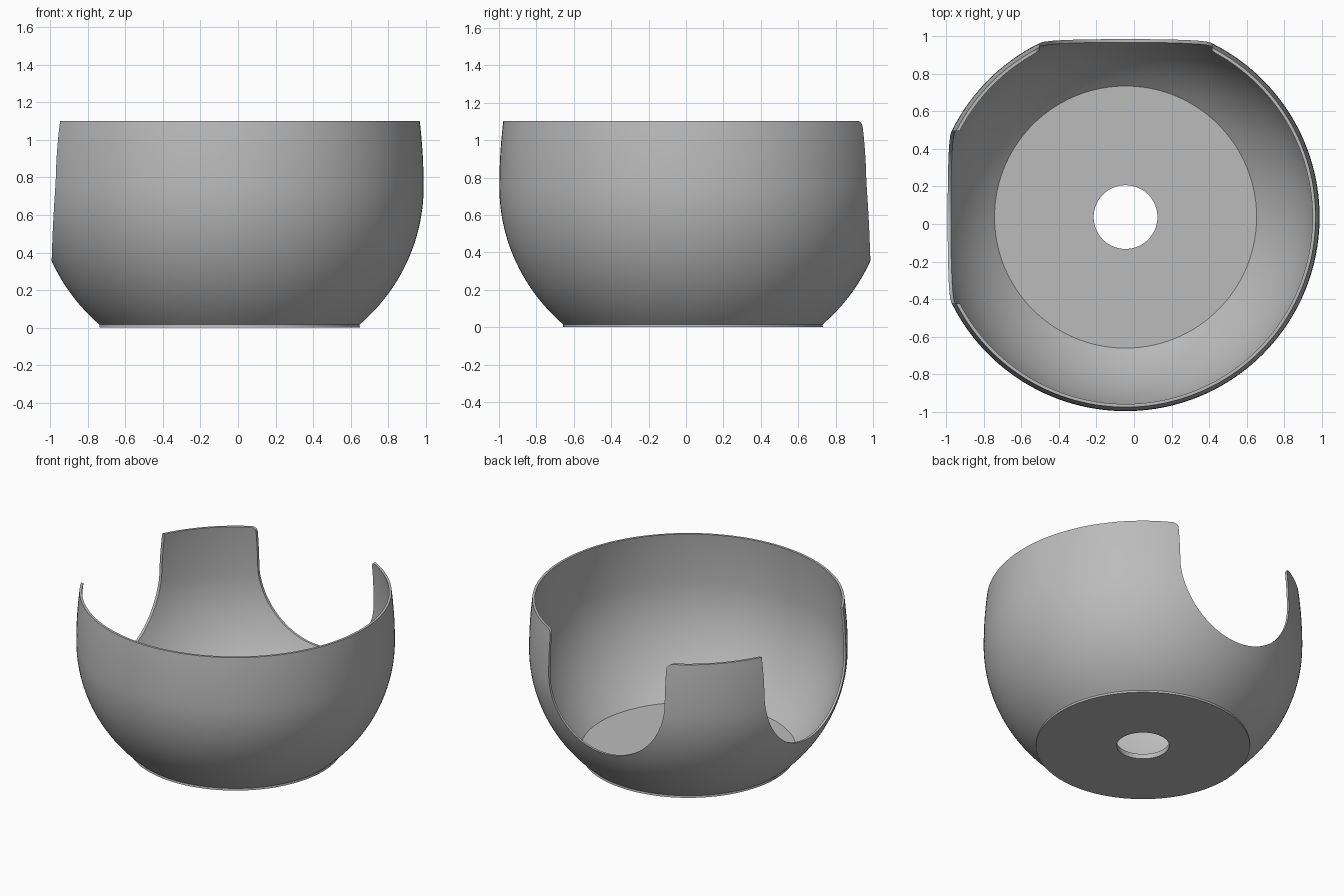
import bpy, bmesh, math
from mathutils import Matrix, Vector

if "Cube" in bpy.data.objects:
    bpy.data.objects.remove(bpy.data.objects["Cube"], do_unlink=True)

CENTRE = Vector((-0.045, 0.037, 0))
RIM, WALL, FLOOR = 1.102, 0.017, 0.035
BASE_R, HOLE_R, MAX_R, BELLY = 0.695, 0.17, 1.035, 0.75

grey = bpy.data.materials.new("plain grey")
grey.use_nodes = True
colour = (0.5, 0.5, 0.5, 1)
grey.diffuse_color = colour
grey.node_tree.nodes["Principled BSDF"].inputs["Base Color"].default_value = colour


def make_object(name, bm):
    bmesh.ops.recalc_face_normals(bm, faces=bm.faces)
    mesh = bpy.data.meshes.new(name)
    bm.to_mesh(mesh)
    bm.free()
    obj = bpy.data.objects.new(name, mesh)
    bpy.context.collection.objects.link(obj)
    mesh.materials.append(grey)
    return obj


def wall_radius(z):
    # Round belly below, gently drawn-in wall above
    if z < BELLY:
        return MAX_R * math.sqrt(1 - ((BELLY - z) / 0.99) ** 2)
    return MAX_R - 0.021 * ((z - BELLY) / (RIM - BELLY)) ** 2


def lathe(name, profile, steps=160):
    bm = bmesh.new()
    verts = [bm.verts.new((r, 0, z)) for r, z in profile]
    edges = [bm.edges.new((v, verts[i - 1])) for i, v in enumerate(verts)]
    bmesh.ops.spin(bm, geom=verts + edges, cent=(0, 0, 0), axis=(0, 0, 1),
                   angle=math.tau, steps=steps, use_merge=False)
    bmesh.ops.remove_doubles(bm, verts=bm.verts, dist=1e-5)
    return make_object(name, bm)


def window_cutter(name, turn, fillet):
    # U-shaped outline, optionally flared where it meets the rim
    half, low, top = 0.46, 0.355, 1.3
    side = [(half * math.sin(a), low + half - half * math.cos(a))
            for a in (math.pi / 2 * i / 24 for i in range(25))]
    if fillet:
        side += [(half + fillet * (1 - math.cos(a)), RIM - fillet + fillet * math.sin(a))
                 for a in (math.pi / 2 * i / 8 for i in range(9))]
    side.append((side[-1][0], top))
    outline = side + [(-x, z) for x, z in reversed(side[1:])]
    bm = bmesh.new()
    face = bm.faces.new([bm.verts.new((x, 0.6, z)) for x, z in outline])
    out = bmesh.ops.extrude_face_region(bm, geom=[face])["geom"]
    bmesh.ops.translate(bm, vec=(0, 0.7, 0),
                        verts=[v for v in out if isinstance(v, bmesh.types.BMVert)])
    bmesh.ops.rotate(bm, verts=bm.verts, cent=(0, 0, 0),
                     matrix=Matrix.Rotation(turn, 3, 'Z'))
    cutter = make_object(name, bm)
    cutter.hide_render = True
    return cutter


# Bowl shell with flat floor and drain hole
N = 40
outer_z = [0.015 + (RIM - 0.015) * i / N for i in range(N + 1)]
inner_z = [RIM - (RIM - FLOOR) * i / N for i in range(N + 1)]
profile = [(HOLE_R, 0), (BASE_R, 0)]
profile += [(wall_radius(z), z) for z in outer_z]
profile += [(wall_radius(z) - WALL, z) for z in inner_z]
profile += [(HOLE_R, FLOOR)]
bowl = lathe("bowl", profile)

# Two side openings leave a tab between them
bpy.context.view_layer.objects.active = bowl
bowl.select_set(True)
for name, turn, fillet in (("back_opening", 0, 0.035), ("side_opening", math.pi / 2, 0)):
    cutter = window_cutter(name, turn, fillet)
    mod = bowl.modifiers.new(name, 'BOOLEAN')
    mod.object, mod.operation, mod.solver = cutter, 'DIFFERENCE', 'EXACT'
    bpy.ops.object.modifier_apply(modifier=mod.name)
    bpy.data.objects.remove(cutter, do_unlink=True)

bowl.location = CENTRE
bpy.ops.object.select_all(action='DESELECT')
bowl.select_set(True)
bpy.ops.object.shade_smooth_by_angle(angle=math.radians(30))
